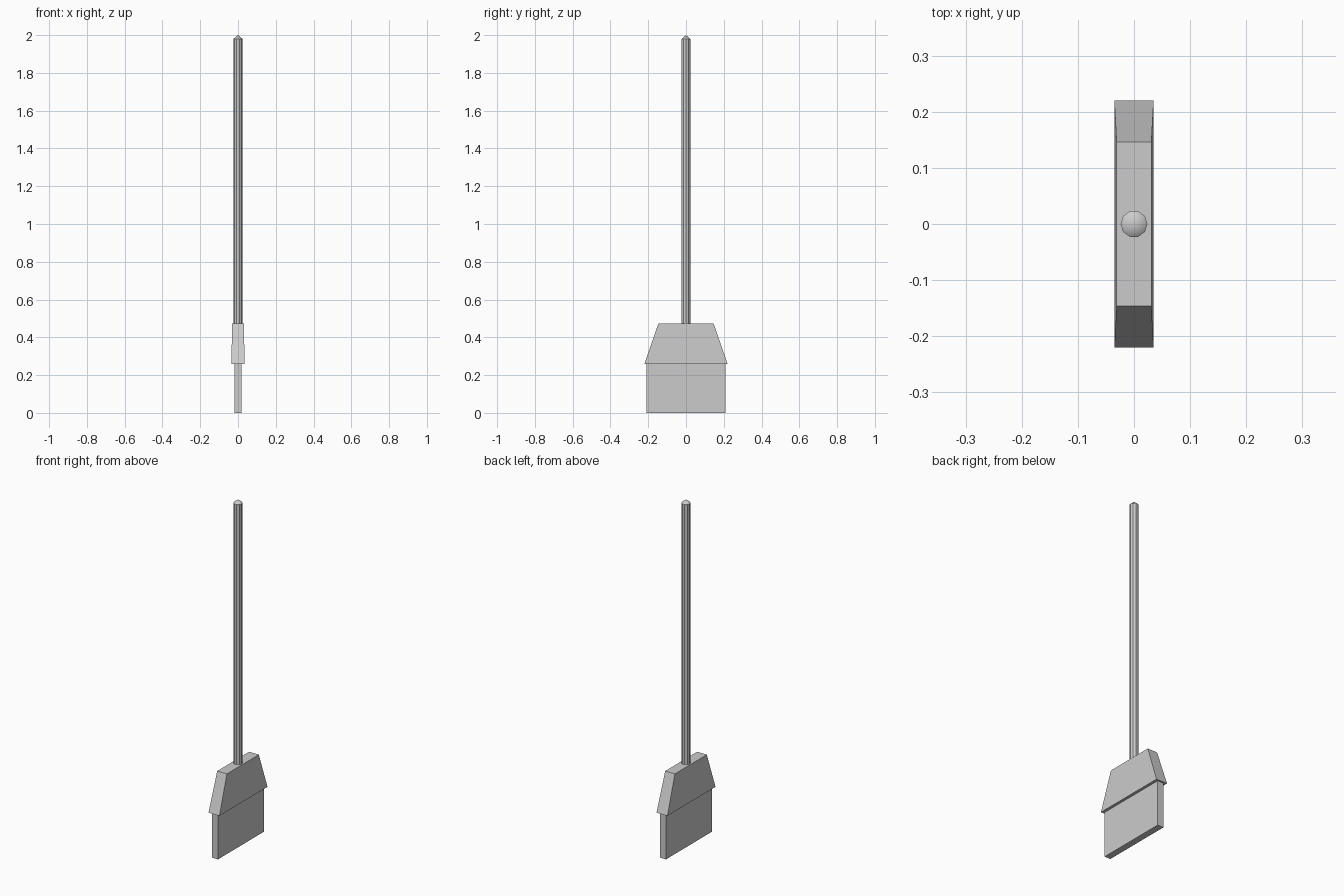
import bpy, bmesh, math

if "Cube" in bpy.data.objects:
    bpy.data.objects.remove(bpy.data.objects["Cube"])


def loft(name, rings, cap_top=True):
    """Stack of equal-length vertex rings, bridged and capped; a 1-point last ring makes a tip."""
    bm = bmesh.new()
    loops = [[bm.verts.new(p) for p in ring] for ring in rings]
    for a, b in zip(loops, loops[1:]):
        n = len(a)
        for i in range(n):
            j = (i + 1) % n
            bm.faces.new((a[i], a[j], b[0]) if len(b) == 1 else (a[i], a[j], b[j], b[i]))
    bm.faces.new(loops[0][::-1])
    if len(loops[-1]) > 2:
        bm.faces.new(loops[-1])
    bmesh.ops.recalc_face_normals(bm, faces=bm.faces)
    me = bpy.data.meshes.new(name)
    bm.to_mesh(me)
    bm.free()
    ob = bpy.data.objects.new(name, me)
    bpy.context.collection.objects.link(ob)
    return ob


def rect(hx, hy, z):
    return [(-hx, -hy, z), (hx, -hy, z), (hx, hy, z), (-hx, hy, z)]


def circle(r, z, n=10):
    return [(r * math.cos(2 * math.pi * i / n), r * math.sin(2 * math.pi * i / n), z)
            for i in range(n)]


# Bristle block
loft("bristles", [rect(0.019, 0.21, 0.0), rect(0.019, 0.21, 0.265)])

# Tapered head
loft("broom_head", [rect(0.035, 0.22, 0.26), rect(0.031, 0.146, 0.474)])

# Ten-sided handle with a low pointed tip
handle = loft("handle", [circle(0.024, 0.46), circle(0.024, 1.98), [(0, 0, 2.0)]])
for p in handle.data.polygons:
    p.use_smooth = len(p.vertices) == 3  # only the tip is smooth
for e in handle.data.edges:
    zs = [handle.data.vertices[v].co.z for v in e.vertices]
    e.use_edge_sharp = max(zs) < 1.99
